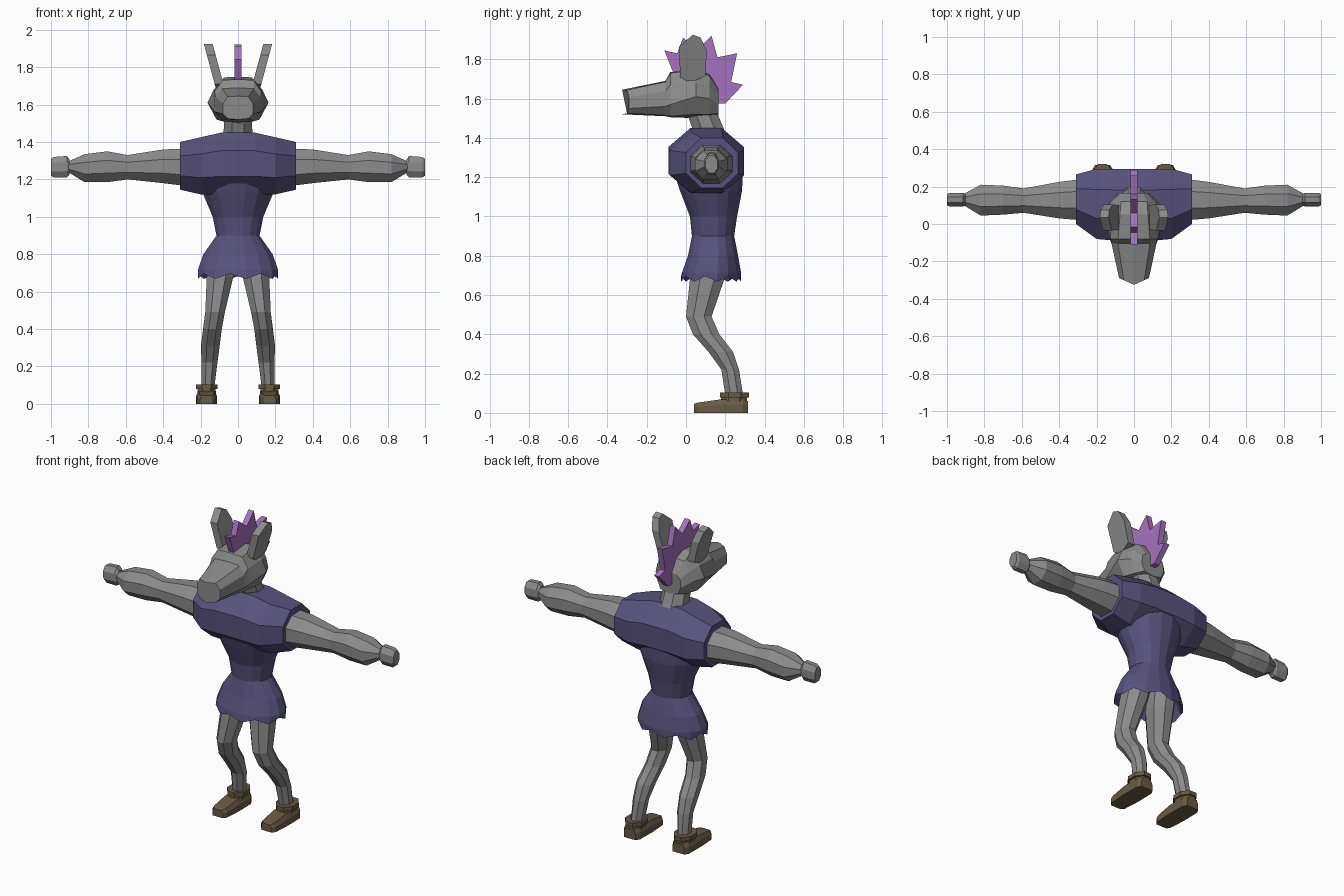
import bpy, bmesh, math


def material(name, rgb):
    m = bpy.data.materials.new(name)
    m.diffuse_color = (*rgb, 1)
    return m


FUR = material("grey fur", (0.26, 0.26, 0.26))
CLOTH = material("indigo cloth", (0.098, 0.084, 0.205))
MANE = material("purple mane", (0.376, 0.171, 0.515))
LEATHER = material("brown leather", (0.141, 0.102, 0.061))


def loft(name, rings, mat):
    """Skin a list of equal-length point rings and cap both ends."""
    bm = bmesh.new()
    vs = [[bm.verts.new(p) for p in r] for r in rings]
    n = len(rings[0])
    for a, b in zip(vs, vs[1:]):
        for i in range(n):
            j = (i + 1) % n
            bm.faces.new((a[i], a[j], b[j], b[i]))
    bm.faces.new(vs[0][::-1])
    bm.faces.new(vs[-1])
    bmesh.ops.recalc_face_normals(bm, faces=bm.faces)
    me = bpy.data.meshes.new(name)
    bm.to_mesh(me)
    bm.free()
    me.materials.append(mat)
    ob = bpy.data.objects.new(name, me)
    bpy.context.collection.objects.link(ob)
    return ob


def oval(a0, a1, b0, b1, n=8):
    """Polygon of n sides whose flats touch the given bounds."""
    k = 0.5 / math.cos(math.pi / n)
    return [((a0 + a1) / 2 + (a1 - a0) * k * math.cos(t),
             (b0 + b1) / 2 + (b1 - b0) * k * math.sin(t))
            for t in (math.tau * (i + 0.5) / n for i in range(n))]


def z_ring(z, x0, x1, y0, y1, n=8):
    return [(x, y, z) for x, y in oval(x0, x1, y0, y1, n)]


def x_ring(x, y0, y1, z0, z1):
    return [(x, y, z) for y, z in oval(y0, y1, z0, z1)]


def flip(rings):
    return [[(-x, y, z) for x, y, z in r] for r in rings]


def pair(name, rings, mat):
    loft("right_" + name, rings, mat)
    loft("left_" + name, flip(rings), mat)


# Tunic skirt and waist, with a scalloped hem that folds inward
skirt = [z_ring(z, -w, w, y0, y1, 16) for z, w, y0, y1 in [
    (0.82, 0.15, 0.04, 0.23), (0.72, 0.195, 0.0, 0.26), (0.68, 0.215, -0.025, 0.28),
    (0.715, 0.215, -0.02, 0.28), (0.80, 0.185, 0.01, 0.265), (0.90, 0.115, 0.03, 0.245),
    (1.0, 0.135, 0.02, 0.26), (1.13, 0.19, -0.03, 0.285), (1.22, 0.21, -0.06, 0.29)]]
skirt[2] = [(x, y, z + (0.016 if i % 2 else -0.012)) for i, (x, y, z) in enumerate(skirt[2])]
loft("tunic_skirt", skirt, CLOTH)

# Tunic chest and short sleeves
half = [(0.31, 0.0, 0.265, 1.145, 1.40), (0.2, -0.08, 0.295, 1.12, 1.425),
        (0.09, -0.09, 0.295, 1.12, 1.45)]
chest = [x_ring(*h) for h in half]
loft("tunic_chest", chest + flip(chest)[::-1], CLOTH)

# Arms with fists
pair("arm", [x_ring(*r) for r in [
    (0.28, 0.02, 0.24, 1.165, 1.365), (0.40, 0.03, 0.225, 1.18, 1.36),
    (0.59, 0.06, 0.19, 1.20, 1.33), (0.70, 0.05, 0.205, 1.185, 1.35),
    (0.82, 0.045, 0.21, 1.185, 1.335), (0.91, 0.10, 0.16, 1.24, 1.295)]], FUR)
pair("fist", [x_ring(*r) for r in [
    (0.90, 0.10, 0.16, 1.225, 1.305), (0.915, 0.093, 0.167, 1.21, 1.325),
    (0.985, 0.093, 0.167, 1.21, 1.32), (1.0, 0.10, 0.16, 1.22, 1.31)]], FUR)

# Bent legs
pair("leg", [z_ring(*r) for r in [
    (0.78, 0.015, 0.165, 0.05, 0.22), (0.68, 0.025, 0.167, 0.02, 0.195),
    (0.49, 0.07, 0.175, 0.0, 0.13), (0.40, 0.087, 0.187, 0.035, 0.17),
    (0.31, 0.098, 0.198, 0.115, 0.24), (0.22, 0.11, 0.195, 0.18, 0.27),
    (0.06, 0.13, 0.195, 0.205, 0.295)]], FUR)


# Shoes: a tapered foot, an ankle block and a cuff
def foot(y, w, top):
    c = 0.168
    return [(c - w, y, 0.0), (c + w, y, 0.0), (c + w, y, top * 0.6),
            (c + w * 0.75, y, top), (c - w * 0.75, y, top), (c - w, y, top * 0.6)]


pair("shoe", [foot(*r) for r in [(0.04, 0.035, 0.045), (0.06, 0.05, 0.052),
                                 (0.17, 0.057, 0.068), (0.29, 0.055, 0.07),
                                 (0.315, 0.04, 0.06)]], LEATHER)
pair("ankle", [z_ring(*r) for r in [(0.02, 0.115, 0.22, 0.165, 0.315),
                                    (0.08, 0.12, 0.215, 0.18, 0.31)]], LEATHER)
pair("shoe_cuff", [z_ring(*r) for r in [(0.078, 0.11, 0.225, 0.172, 0.32),
                                        (0.103, 0.11, 0.225, 0.172, 0.32)]], LEATHER)

# Neck leaning forward
loft("neck", [z_ring(*r) for r in [(1.38, -0.085, 0.085, 0.05, 0.23),
                                   (1.44, -0.078, 0.078, 0.035, 0.195),
                                   (1.57, -0.07, 0.07, -0.01, 0.14)]], FUR)


# Head with long muzzle: half outlines from crown to chin, mirrored in x
def head_ring(y, shear, pts):
    full = pts + [(-x, z) for x, z in pts[-2:0:-1]]
    return [(x, y + shear * abs(x), z) for x, z in full]


loft("head", [head_ring(*r) for r in [
    (-0.325, 0.45, [(0, 1.645), (0.055, 1.643), (0.08, 1.605), (0.08, 1.55), (0.055, 1.525), (0, 1.52)]),
    (-0.105, 0, [(0, 1.69), (0.085, 1.685), (0.12, 1.64), (0.12, 1.56), (0.08, 1.515), (0, 1.51)]),
    (-0.08, 0, [(0, 1.735), (0.085, 1.73), (0.125, 1.67), (0.13, 1.57), (0.08, 1.51), (0, 1.505)]),
    (0.05, 0, [(0, 1.75), (0.075, 1.745), (0.13, 1.68), (0.163, 1.61), (0.115, 1.52), (0, 1.50)]),
    (0.12, 0, [(0, 1.725), (0.07, 1.715), (0.11, 1.66), (0.125, 1.60), (0.09, 1.52), (0, 1.505)]),
    (0.165, 0, [(0, 1.65), (0.05, 1.645), (0.075, 1.62), (0.08, 1.57), (0.06, 1.525), (0, 1.515)]),
]], FUR)

# Leaf-shaped ears leaning outward
leaf = [(-0.03, 1.71), (-0.035, 1.865), (0.035, 1.925), (0.075, 1.91),
        (0.105, 1.845), (0.10, 1.715), (0.02, 1.68)]
pair("ear", [[(0.10 + (z - 1.70) * 0.27 + s, y, z) for y, z in leaf]
             for s in (-0.025, 0.022)], FUR)

# Spiked mane along the crown and nape
spikes = [(-0.06, 1.72), (-0.11, 1.845), (-0.045, 1.83), (-0.015, 1.91), (0.06, 1.85),
          (0.13, 1.92), (0.16, 1.81), (0.26, 1.83), (0.23, 1.685), (0.29, 1.67),
          (0.20, 1.575), (0.14, 1.575), (0.09, 1.68)]
loft("mane", [[(x, y, z) for y, z in spikes] for x in (-0.018, 0.018)], MANE)
